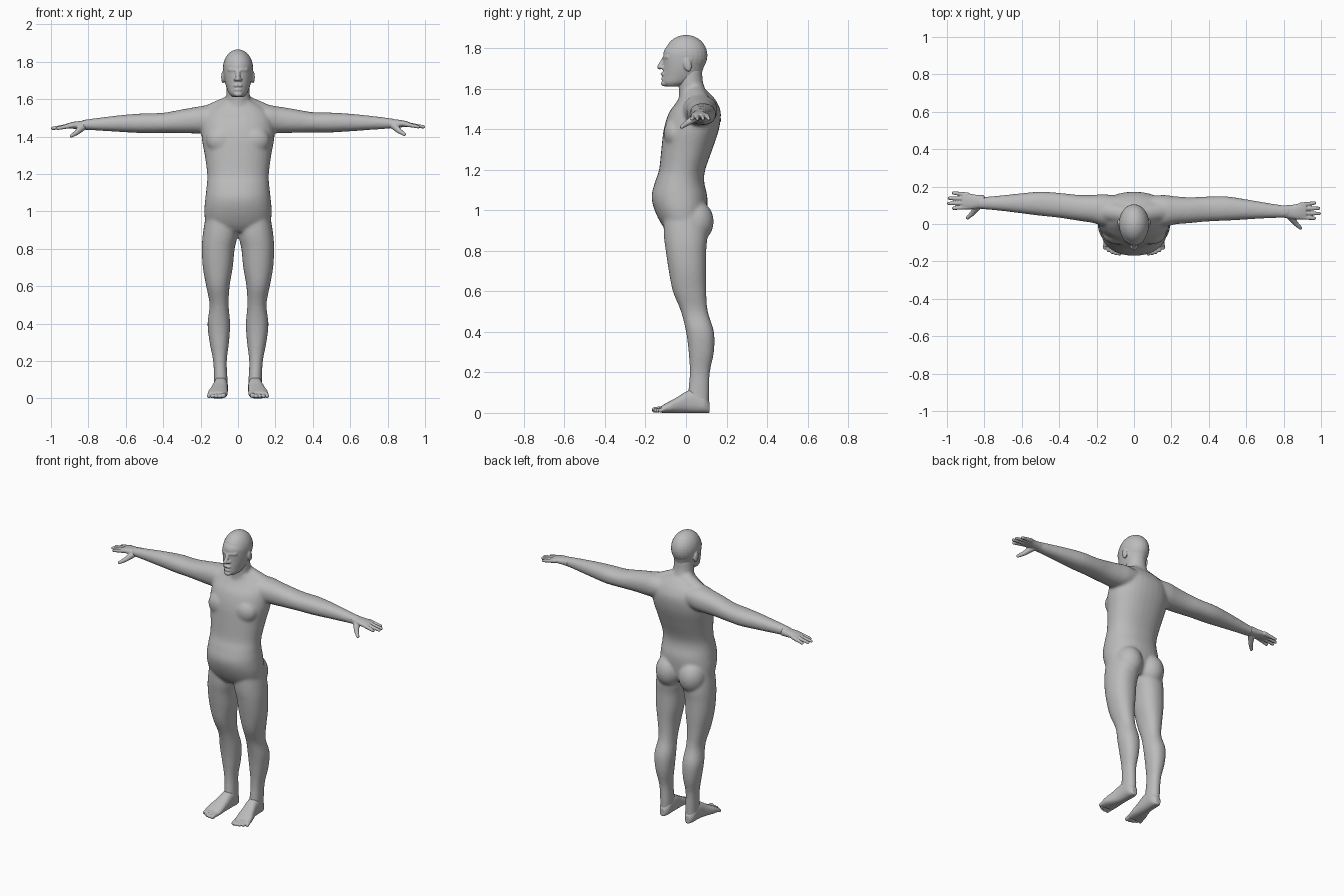
import bpy, bmesh, math
from mathutils import Vector, Matrix

skin = bpy.data.materials.new("plain grey")
skin.diffuse_color = (0.5, 0.5, 0.5, 1)


def catmull(a, b, c, d, t):
    return 0.5 * (2*b + (c - a)*t + (2*a - 5*b + 4*c - d)*t*t + (3*b - a - 3*c + d)*t**3)


def loft(bm, axis, rows, power=2.2, steps=4, n=32):
    """Closed tube; each row is (position on axis, min a, max a, min b, max b)."""
    fine = []
    for i in range(len(rows) - 1):
        four = [rows[max(0, min(len(rows) - 1, i + k))] for k in (-1, 0, 1, 2)]
        fine += [[catmull(*v, s / steps) for v in zip(*four)] for s in range(steps)]
    fine.append(rows[-1])
    rings = []
    for t, a0, a1, b0, b1 in fine:
        ring = []
        for k in range(n):
            c, s = math.cos(2*math.pi*k/n), math.sin(2*math.pi*k/n)
            a = (a0 + a1)/2 + (a1 - a0)/2 * math.copysign(abs(c)**(2/power), c)
            b = (b0 + b1)/2 + (b1 - b0)/2 * math.copysign(abs(s)**(2/power), s)
            co = [a, b]
            co.insert(axis, t)
            ring.append(bm.verts.new(co))
        rings.append(ring)
    for p, q in zip(rings, rings[1:]):
        for k in range(n):
            bm.faces.new((p[k], p[(k+1) % n], q[(k+1) % n], q[k]))
    bm.faces.new(rings[0][::-1])
    bm.faces.new(rings[-1])


def ball(bm, centre, radii, tilt=0):
    m = Matrix.Translation(centre) @ Matrix.Rotation(tilt, 4, 'X') @ Matrix.Diagonal((*radii, 1))
    bmesh.ops.create_uvsphere(bm, u_segments=24, v_segments=16, radius=1, matrix=m)


def capsule(bm, p, q, r0, r1):
    p, q = Vector(p), Vector(q)
    turn = (q - p).to_track_quat('Z', 'Y').to_matrix().to_4x4()
    bmesh.ops.create_cone(bm, cap_ends=True, segments=16, radius1=r0, radius2=r1,
                          depth=(q - p).length, matrix=Matrix.Translation((p + q)/2) @ turn)
    ball(bm, p, (r0,)*3)
    ball(bm, q, (r1,)*3)


def finish(bm, name, voxel, smooth):
    """Fuse the overlapping volumes into one smooth skin."""
    bmesh.ops.recalc_face_normals(bm, faces=bm.faces)
    me = bpy.data.meshes.new(name)
    bm.to_mesh(me)
    bm.free()
    ob = bpy.data.objects.new(name, me)
    bpy.context.collection.objects.link(ob)
    bpy.ops.object.select_all(action='DESELECT')
    ob.select_set(True)
    bpy.context.view_layer.objects.active = ob
    fuse = ob.modifiers.new("fuse", 'REMESH')
    fuse.mode, fuse.voxel_size = 'VOXEL', voxel
    soft = ob.modifiers.new("soften", 'SMOOTH')
    soft.factor, soft.iterations = 0.5, smooth
    for m in ("fuse", "soften"):
        bpy.ops.object.modifier_apply(modifier=m)
    ob.data.materials.clear()
    ob.data.materials.append(skin)
    bpy.ops.object.shade_smooth()


def arm_shift(s, x):
    """The arm on -x reaches slightly further back and lower."""
    k = max(0, x - 0.1) if s < 0 else 0
    return 0.065 * k, -0.01 * k


# Body: torso and neck
body = bmesh.new()
loft(body, 2, [(z, -w, w, f, b) for z, w, f, b in (
    (0.89, 0.12, -0.085, 0.07), (0.93, 0.17, -0.12, 0.095), (1.0, 0.18, -0.155, 0.105),
    (1.07, 0.175, -0.17, 0.105), (1.14, 0.167, -0.153, 0.09), (1.2, 0.165, -0.133, 0.095),
    (1.3, 0.178, -0.122, 0.13), (1.4, 0.195, -0.11, 0.163), (1.48, 0.19, -0.085, 0.172),
    (1.53, 0.17, -0.05, 0.155), (1.565, 0.125, -0.03, 0.13), (1.59, 0.08, -0.028, 0.105))])
loft(body, 2, [(1.5, -0.09, 0.09, -0.04, 0.12), (1.58, -0.068, 0.068, -0.035, 0.1),
               (1.64, -0.062, 0.062, -0.04, 0.083), (1.7, -0.06, 0.06, -0.04, 0.08)], 2)

for s in (-1, 1):
    # Buttocks, shoulder slopes and chest
    ball(body, (s*0.083, 0.045, 0.945), (0.085, 0.092, 0.105))
    capsule(body, (s*0.03, 0.05, 1.575), (s*0.16, 0.07, 1.51), 0.05, 0.058)
    ball(body, (s*0.085, -0.055, 1.38), (0.085, 0.055, 0.075))
    # Leg
    leg = ((0.99, 0.01, 0.17, -0.11, 0.09), (0.88, 0.002, 0.188, -0.11, 0.105),
           (0.8, 0.018, 0.193, -0.1, 0.1), (0.7, 0.028, 0.188, -0.085, 0.1),
           (0.6, 0.045, 0.17, -0.065, 0.1), (0.5, 0.05, 0.152, -0.025, 0.108),
           (0.4, 0.042, 0.163, 0.0, 0.138), (0.3, 0.048, 0.152, 0.013, 0.138),
           (0.2, 0.06, 0.133, 0.018, 0.118), (0.1, 0.056, 0.128, 0.01, 0.115),
           (0.04, 0.056, 0.128, 0.0, 0.113))
    loft(body, 2, [(z, *sorted((s*a, s*b)), f, k) for z, a, b, f, k in leg])
    # Arm
    arm = ((0.08, 0.0, 0.15, 1.44, 1.56), (0.16, -0.015, 0.155, 1.42, 1.568),
           (0.22, -0.002, 0.148, 1.418, 1.56), (0.3, 0.005, 0.143, 1.42, 1.547),
           (0.4, 0.014, 0.147, 1.422, 1.53), (0.5, 0.018, 0.147, 1.422, 1.528),
           (0.6, 0.024, 0.132, 1.428, 1.522), (0.7, 0.03, 0.115, 1.435, 1.512),
           (0.8, 0.033, 0.1, 1.442, 1.5), (0.84, 0.033, 0.102, 1.446, 1.494))
    rows = []
    for x, y0, y1, z0, z1 in arm:
        dy, dz = arm_shift(s, x)
        rows.append((s*x, y0 + dy, y1 + dy, z0 + dz, z1 + dz))
    loft(body, 0, rows)
finish(body, "body", 0.008, 10)

# Head: skull, jaw and features
head = bmesh.new()
ball(head, (0, 0.0, 1.765), (0.081, 0.106, 0.101))
loft(head, 2, [(1.612, -0.03, 0.03, -0.1, -0.03), (1.63, -0.048, 0.048, -0.117, 0.03),
               (1.66, -0.061, 0.061, -0.116, 0.07), (1.7, -0.072, 0.072, -0.113, 0.085),
               (1.75, -0.079, 0.079, -0.112, 0.1), (1.79, -0.076, 0.076, -0.108, 0.1),
               (1.83, -0.055, 0.055, -0.077, 0.075)], 2)
capsule(head, (0, -0.108, 1.75), (0, -0.13, 1.708), 0.01, 0.013)  # nose
ball(head, (0, -0.112, 1.673), (0.026, 0.014, 0.008))             # upper lip
ball(head, (0, -0.11, 1.65), (0.022, 0.014, 0.008))               # lower lip
ball(head, (0, -0.107, 1.626), (0.024, 0.017, 0.014))             # chin
for s in (-1, 1):
    ball(head, (s*0.014, -0.118, 1.705), (0.01, 0.012, 0.008))    # nostril
    capsule(head, (s*0.014, -0.106, 1.755), (s*0.045, -0.088, 1.757), 0.01, 0.01)  # brow
    ball(head, (s*0.081, 0.008, 1.717), (0.009, 0.02, 0.033), 0.2)  # ear
finish(head, "head", 0.005, 3)

for s in (-1, 1):
    side = "left" if s > 0 else "right"
    # Hand with four fingers and a thumb
    dy, dz = arm_shift(s, 0.93)

    def at(x, y, z):
        return (s*x, y + dy, z + dz)

    hand = bmesh.new()
    loft(hand, 0, [(s*x, a + dy, b + dy, c + dz, d + dz) for x, a, b, c, d in (
        (0.8, 0.034, 0.1, 1.444, 1.497), (0.84, 0.028, 0.102, 1.446, 1.492),
        (0.88, 0.024, 0.108, 1.45, 1.487), (0.92, 0.028, 0.112, 1.45, 1.476))])
    for y0, x1, y1 in ((0.037, 0.965, 0.03), (0.058, 0.991, 0.056),
                       (0.081, 0.988, 0.084), (0.102, 0.965, 0.112)):
        capsule(hand, at(0.89, y0, 1.467), at(x1, y1, 1.452), 0.013, 0.009)
    capsule(hand, at(0.83, 0.05, 1.462), at(0.862, 0.005, 1.43), 0.022, 0.014)
    capsule(hand, at(0.862, 0.005, 1.43), at(0.89, -0.021, 1.412), 0.014, 0.0095)
    finish(hand, side + "_hand", 0.0035, 3)

    # Foot with five toes
    foot = bmesh.new()
    loft(foot, 1, [(y, *sorted((s*a, s*b)), 0, h) for y, a, b, h in (
        (0.117, 0.075, 0.108, 0.05), (0.09, 0.056, 0.126, 0.09), (0.04, 0.054, 0.13, 0.115),
        (0.0, 0.054, 0.135, 0.105), (-0.04, 0.055, 0.147, 0.08), (-0.08, 0.055, 0.16, 0.058),
        (-0.12, 0.06, 0.162, 0.036))], 2.4)
    for i, tip in enumerate((-0.155, -0.156, -0.15, -0.14, -0.127)):
        x, r = 0.075 + 0.0195*i, 0.014 if i == 0 else 0.0105
        capsule(foot, (s*x, -0.1, 0.022), (s*(x + 0.003), tip, r + 0.001), r, r)
    finish(foot, side + "_foot", 0.0035, 4)
